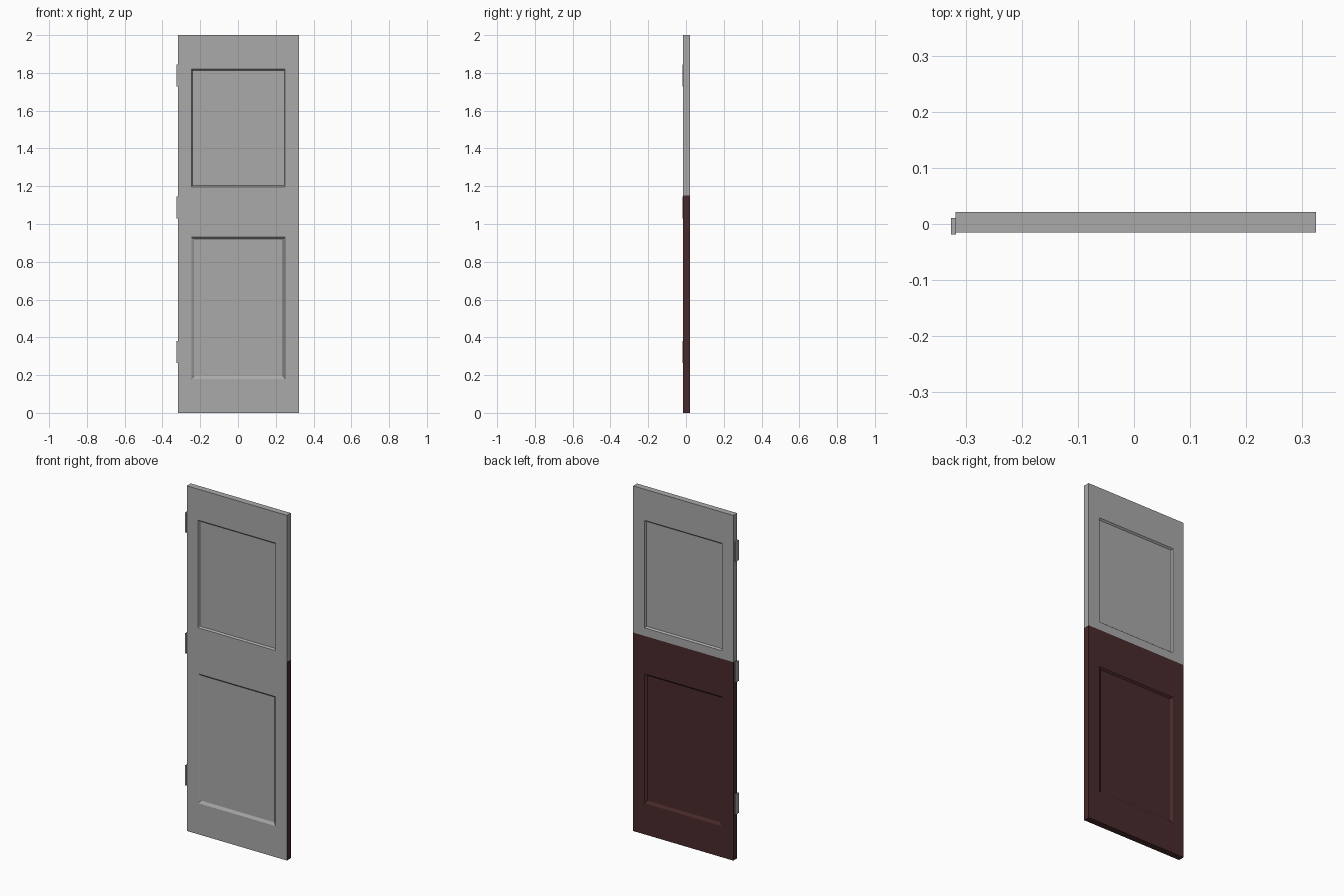
import bpy, bmesh

if "Cube" in bpy.data.objects:
    bpy.data.objects.remove(bpy.data.objects["Cube"])

def material(name, rgb):
    m = bpy.data.materials.new(name)
    m.diffuse_color = (*rgb, 1)
    m.use_nodes = True
    m.node_tree.nodes["Principled BSDF"].inputs["Base Color"].default_value = m.diffuse_color
    return m

GREY = material("grey", (0.4, 0.4, 0.4))
RED = material("dark_red", (0.068, 0.023, 0.025))

def finish(bm, name, mats):
    me = bpy.data.meshes.new(name)
    bm.to_mesh(me)
    bm.free()
    for m in mats:
        me.materials.append(m)
    ob = bpy.data.objects.new(name, me)
    bpy.context.collection.objects.link(ob)
    return ob

# Door leaf: a grid of cells on each side, panel cells are recessed
YF, YB, DEPTH, SPLIT = -0.015, 0.021, 0.009, 1.15
XS = [-0.318, -0.247, 0.25, 0.324]
ZS = [0, 0.18, 0.93, SPLIT, 1.197, 1.82, 2.0]
# recess bevel widths: left, right, bottom, top
PANELS = {(1, 1): (0.015, 0.012, 0.015, 0.009),
          (1, 4): (0.006, 0.004, 0.007, 0.008)}

bm = bmesh.new()

def quad(pts, red):
    f = bm.faces.new([bm.verts.new(p) for p in pts])
    f.material_index = 1 if red else 0

for y, inward, back in ((YF, 1, False), (YB, -1, True)):
    for i in range(3):
        for j in range(6):
            x0, x1, z0, z1 = XS[i], XS[i + 1], ZS[j], ZS[j + 1]
            red = back and z1 <= SPLIT
            outer = [(x0, y, z0), (x1, y, z0), (x1, y, z1), (x0, y, z1)]
            if (i, j) in PANELS:
                l, r, b, t = PANELS[(i, j)]
                yi = y + inward * DEPTH
                inner = [(x0 + l, yi, z0 + b), (x1 - r, yi, z0 + b),
                         (x1 - r, yi, z1 - t), (x0 + l, yi, z1 - t)]
                quad(inner, red)
                for k in range(4):
                    n = (k + 1) % 4
                    quad([outer[k], outer[n], inner[n], inner[k]], red)
            else:
                quad(outer, red)

# Door edges: sides follow the height split, bottom is red, top is grey
for j in range(6):
    for x in (XS[0], XS[-1]):
        quad([(x, YF, ZS[j]), (x, YB, ZS[j]), (x, YB, ZS[j + 1]), (x, YF, ZS[j + 1])],
             ZS[j + 1] <= SPLIT)
for i in range(3):
    for z in (ZS[0], ZS[-1]):
        quad([(XS[i], YF, z), (XS[i + 1], YF, z), (XS[i + 1], YB, z), (XS[i], YB, z)], z == 0)

bmesh.ops.remove_doubles(bm, verts=bm.verts, dist=1e-5)
bmesh.ops.recalc_face_normals(bm, faces=bm.faces)
finish(bm, "door_leaf", [GREY, RED])

# Hinges along the left edge
for name, z in (("lower_hinge", 0.322), ("middle_hinge", 1.087), ("upper_hinge", 1.787)):
    hb = bmesh.new()
    bmesh.ops.create_cube(hb, size=1)
    bmesh.ops.scale(hb, vec=(0.009, 0.030, 0.116), verts=hb.verts)
    bmesh.ops.translate(hb, vec=(-0.3215, -0.004, z), verts=hb.verts)
    finish(hb, name, [GREY])
